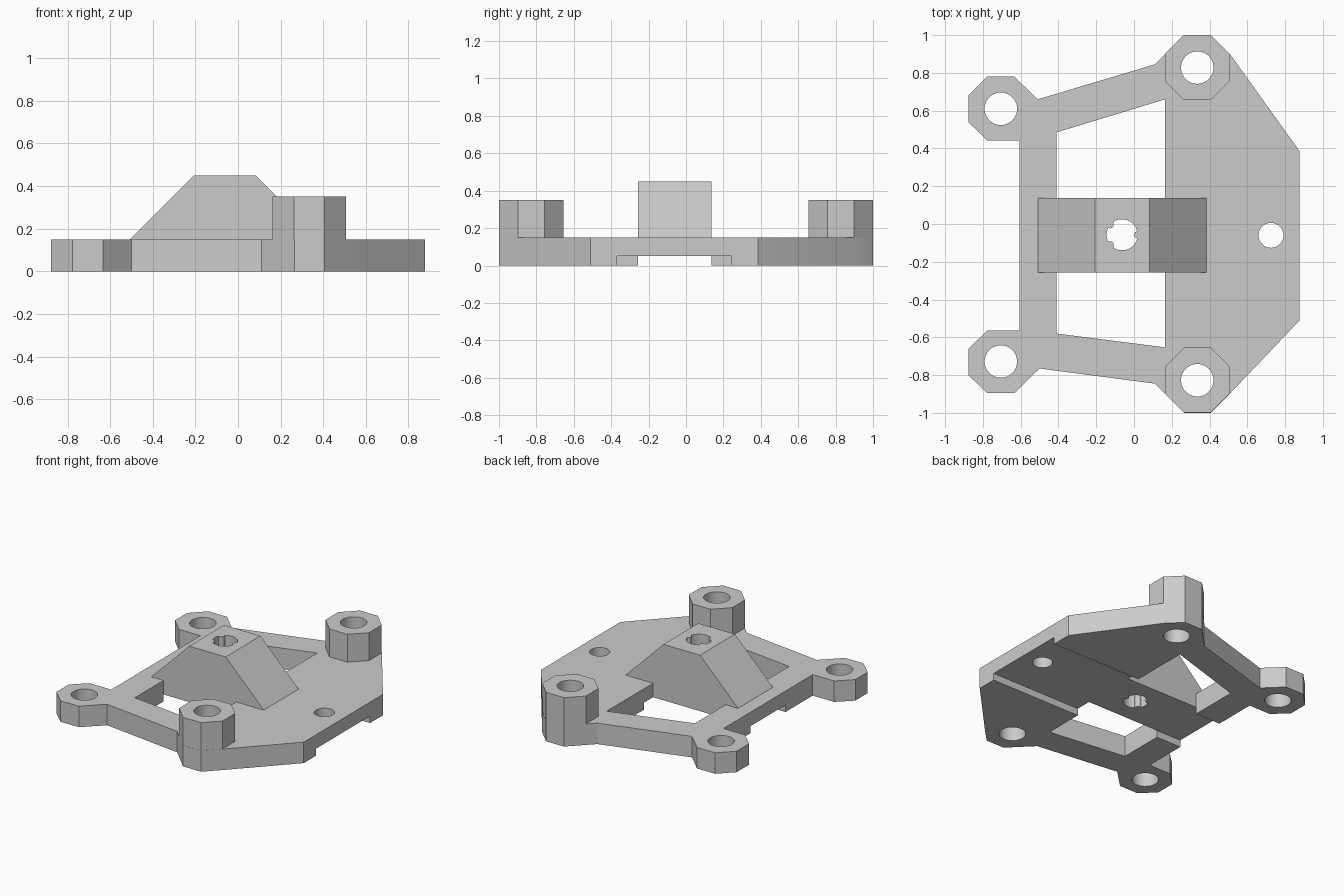
import bpy, bmesh, math
from mathutils import Vector

if "Cube" in bpy.data.objects:
    bpy.data.objects.remove(bpy.data.objects["Cube"])

GREY = (0.6, 0.6, 0.6, 1)
mat = bpy.data.materials.new("grey plastic")
mat.use_nodes = True
mat.diffuse_color = GREY
mat.node_tree.nodes["Principled BSDF"].inputs["Base Color"].default_value = GREY


def prism(name, points, direction):
    """Extrude a closed 3D outline along a vector."""
    bm = bmesh.new()
    face = bm.faces.new([bm.verts.new(p) for p in points])
    ext = bmesh.ops.extrude_face_region(bm, geom=[face])
    moved = [v for v in ext["geom"] if isinstance(v, bmesh.types.BMVert)]
    bmesh.ops.translate(bm, verts=moved, vec=Vector(direction))
    bmesh.ops.recalc_face_normals(bm, faces=bm.faces)
    mesh = bpy.data.meshes.new(name)
    bm.to_mesh(mesh)
    bm.free()
    mesh.materials.append(mat)
    obj = bpy.data.objects.new(name, mesh)
    bpy.context.collection.objects.link(obj)
    return obj


def slab(name, outline, low, high):
    return prism(name, [(x, y, low) for x, y in outline], (0, 0, high - low))


def box(name, x0, x1, y0, y1, z0, z1):
    return slab(name, [(x0, y0), (x1, y0), (x1, y1), (x0, y1)], z0, z1)


def ring(centre, radius, count, turn=0.0):
    angles = [turn + math.tau * i / count for i in range(count)]
    return [(centre[0] + radius * math.cos(a), centre[1] + radius * math.sin(a)) for a in angles]


def drill(centre, radius):
    return slab("hole_cutter", ring(centre, radius, 40), -0.2, 0.7)


def cut(obj, cutters):
    """Subtract the cutters, bake the result and drop the cutters."""
    for c in cutters:
        c.hide_render = True
        m = obj.modifiers.new("cut", 'BOOLEAN')
        m.operation, m.solver, m.object = 'DIFFERENCE', 'EXACT', c
    deps = bpy.context.evaluated_depsgraph_get()
    mesh = bpy.data.meshes.new_from_object(obj.evaluated_get(deps))
    obj.modifiers.clear()
    obj.data = mesh
    for c in cutters:
        bpy.data.objects.remove(c)
    bpy.ops.object.select_all(action='DESELECT')
    obj.select_set(True)
    bpy.context.view_layer.objects.active = obj
    bpy.ops.object.shade_smooth_by_angle(angle=math.radians(25))


tall_posts = {"back_tall_post": (0.335, 0.828), "front_tall_post": (0.335, -0.827)}
short_bosses = [(-0.705, 0.61), (-0.705, -0.728)]
HOLE = 0.086

# Base plate with arms and short bosses
outline = [
    (-0.877, -0.80), (-0.777, -0.895), (-0.633, -0.895), (-0.50, -0.765),
    (0.11, -0.845), (0.265, -1), (0.407, -1), (0.508, -0.898),
    (0.877, -0.51), (0.877, 0.385), (0.508, 0.90), (0.407, 1),
    (0.265, 1), (0.11, 0.845), (-0.51, 0.66), (-0.633, 0.78),
    (-0.777, 0.78), (-0.877, 0.68), (-0.877, 0.54), (-0.777, 0.443),
    (-0.607, 0.443), (-0.607, -0.565), (-0.777, -0.565), (-0.877, -0.66)]
opening = [(-0.41, 0.485), (0.165, 0.66), (0.165, -0.653), (-0.41, -0.58)]
base = slab("base_plate", outline, 0, 0.15)
cut(base, [
    slab("opening_cutter", opening, -0.2, 0.4),
    box("wide_channel_cutter", 0.1, 1.2, -0.37, 0.24, -0.2, 0.05),
    box("narrow_channel_cutter", -1.2, -0.3, -0.257, 0.137, -0.2, 0.05),
    drill((0.725, -0.06), 0.066),
] + [drill(c, HOLE) for c in [*tall_posts.values(), *short_bosses]])

# Tall octagonal posts
for name, centre in tall_posts.items():
    radius = 0.172 / math.cos(math.pi / 8)
    post = slab(name, ring(centre, radius, 8, math.pi / 8), 0.15, 0.35)
    cut(post, [drill(centre, HOLE)])

# Sloped centre block, its foot fitted into the opening
profile = [(-0.507, 0.15), (-0.41, 0.15), (-0.41, 0.05), (0.165, 0.05),
           (0.165, 0.15), (0.383, 0.15), (0.083, 0.45), (-0.207, 0.45)]
block = prism("centre_block", [(x, -0.257, z) for x, z in profile], (0, 0.394, 0))

# Keyed shaft hole: a circle with three small inward ribs
keyed = []
for i in range(72):
    a = math.radians(i * 5)
    r = 0.082
    for rib in (0, 140, 220):
        off = abs((i * 5 - rib + 180) % 360 - 180)
        if off < 15:
            r -= 0.018 * math.sqrt(1 - (off / 15) ** 2)
    keyed.append((-0.063 + r * math.cos(a), -0.057 + r * math.sin(a)))
cut(block, [slab("keyed_cutter", keyed, -0.2, 0.7)])
